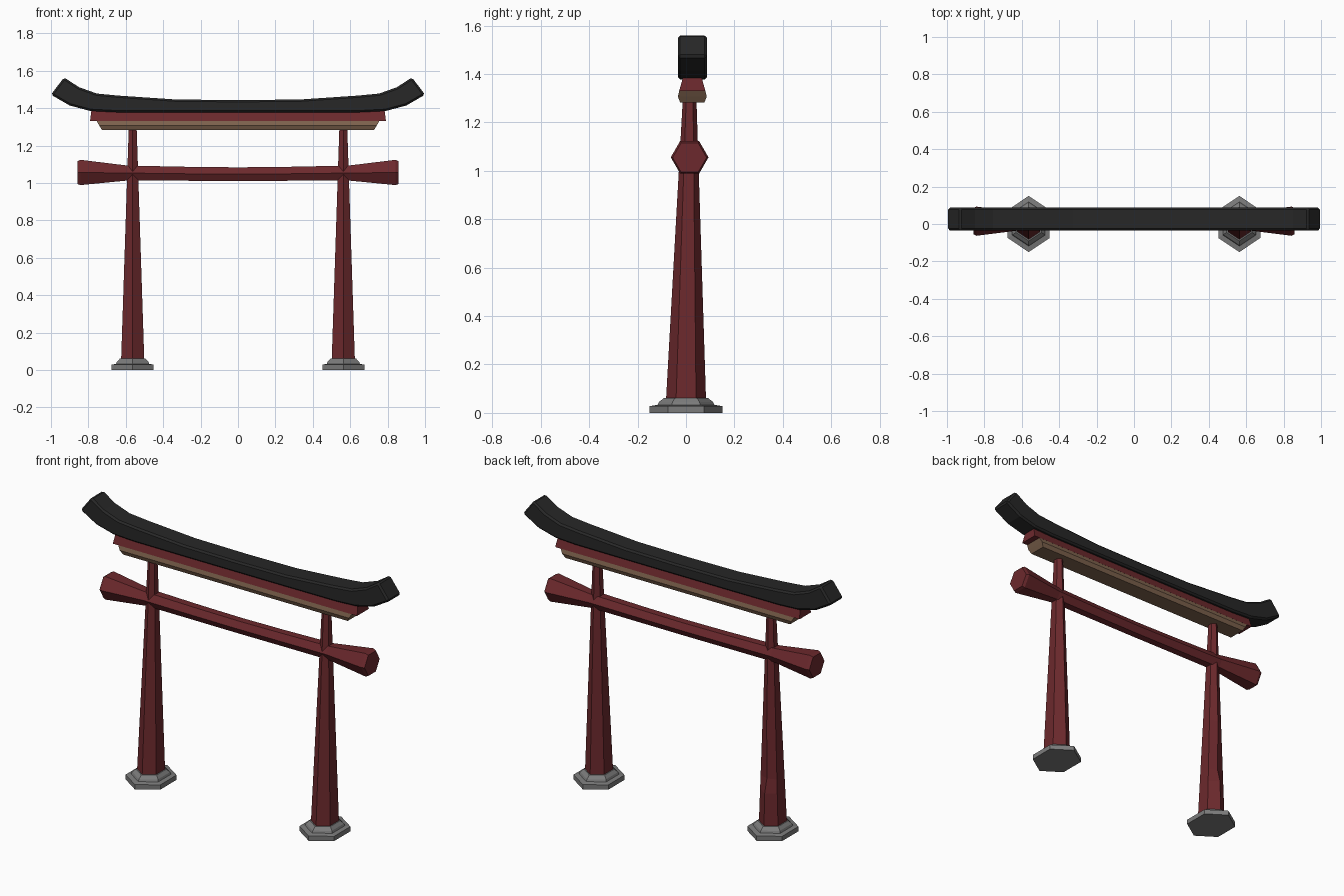
import bpy, bmesh
from math import cos, sin, pi

if "Cube" in bpy.data.objects:
    bpy.data.objects.remove(bpy.data.objects["Cube"])


def material(name, rgb):
    m = bpy.data.materials.new(name)
    m.diffuse_color = (*rgb, 1)
    m.use_nodes = True
    m.node_tree.nodes["Principled BSDF"].inputs["Base Color"].default_value = m.diffuse_color
    return m


RED = material("red_paint", (0.15, 0.022, 0.026))
BLACK = material("black_paint", (0.02, 0.02, 0.02))
WOOD = material("bare_wood", (0.21, 0.125, 0.075))
STONE = material("stone", (0.2, 0.2, 0.2))


def loft(name, rings, mat):
    """Skin a list of equal-length point rings and cap both ends."""
    bm = bmesh.new()
    vs = [[bm.verts.new(p) for p in r] for r in rings]
    n = len(rings[0])
    for a, b in zip(vs, vs[1:]):
        for i in range(n):
            j = (i + 1) % n
            bm.faces.new((a[i], a[j], b[j], b[i]))
    bm.faces.new(vs[0])
    bm.faces.new(vs[-1])
    bmesh.ops.recalc_face_normals(bm, faces=bm.faces)
    me = bpy.data.meshes.new(name)
    bm.to_mesh(me)
    bm.free()
    me.materials.append(mat)
    ob = bpy.data.objects.new(name, me)
    bpy.context.collection.objects.link(ob)
    return ob


def hex_post(x, y, z, r, chip=0.0):
    """Upright hexagon, long in y; chip pulls in the rear corner."""
    ring = []
    for i in range(6):
        a = pi / 2 + i * pi / 3
        ring.append((x + r * 0.866 * 0.865 * cos(a) / 0.866,
                     y + r * sin(a) - (chip if i == 0 else 0), z))
    return ring


def mirrored(half):
    """Mirror (x, ...) stations listed from the +x tip down to x = 0."""
    return half + [(-s[0], *s[1:]) for s in reversed(half) if s[0] > 0]


# Pillars lean slightly back; the left one has a chipped rear corner
for side, x in (("left", -0.563), ("right", 0.563)):
    loft(side + "_base", [hex_post(x, 0, z, r) for z, r in
         ((0, 0.15), (0.028, 0.15), (0.033, 0.118), (0.045, 0.112), (0.062, 0.09))], STONE)
    stations = [(0.045, 0), (0.25, 0), (0.33, 0.018), (0.65, 0.006), (1.3, 0)]
    if side == "right":
        stations = [stations[0], stations[-1]]
    rings = []
    for z, chip in stations:
        t = (z - 0.045) / 1.255
        rings.append(hex_post(x, 0.015 * t, z, 0.083 - 0.055 * t, chip))
    loft(side + "_pillar", rings, RED)

# Lower tie beam: hexagonal, flaring to the ends
tie = mirrored([(0.858, 0.070, 1.055), (0.842, 0.078, 1.056), (0.59, 0.046, 1.053),
                (0.27, 0.043, 1.049), (0, 0.042, 1.047)])
loft("tie_beam", [[(x, 0.015 + r * cos(i * pi / 3), z + r * sin(i * pi / 3))
                   for i in range(6)] for x, r, z in tie], RED)


def strip(name, levels, mat):
    """Stack of rectangles given as (z, half x, half y)."""
    loft(name, [[(sx * hx, 0.026 + sy * hy, z) for sx, sy in
                 ((-1, -1), (1, -1), (1, 1), (-1, 1))] for z, hx, hy in levels], mat)


# Two strips carrying the top lintel
strip("wood_strip", [(1.283, 0.727, 0.050), (1.307, 0.742, 0.060), (1.333, 0.757, 0.053)], WOOD)
strip("red_strip", [(1.331, 0.791, 0.054), (1.388, 0.784, 0.038)], RED)

# Top lintel: box section sweeping up at both ends (bottom x, z, top x, z)
half = [(1.0, 1.472, 0.93, 1.564), (0.90, 1.414, 0.85, 1.512), (0.79, 1.385, 0.755, 1.478),
        (0.66, 1.378, 0.64, 1.467), (0.32, 1.377, 0.33, 1.446), (0, 1.377, 0, 1.443)]
full = half + [(-bx, bz, -tx, tz) for bx, bz, tx, tz in reversed(half[:-1])]
lintel = loft("top_lintel", [[(bx, -0.034, bz), (bx, 0.087, bz), (tx, 0.087, tz), (tx, -0.034, tz)]
                             for bx, bz, tx, tz in full], BLACK)
bev = lintel.modifiers.new("edge_bevel", "BEVEL")
bev.width = 0.01
bev.segments = 1
bev.limit_method = "ANGLE"
bev.angle_limit = pi / 4
